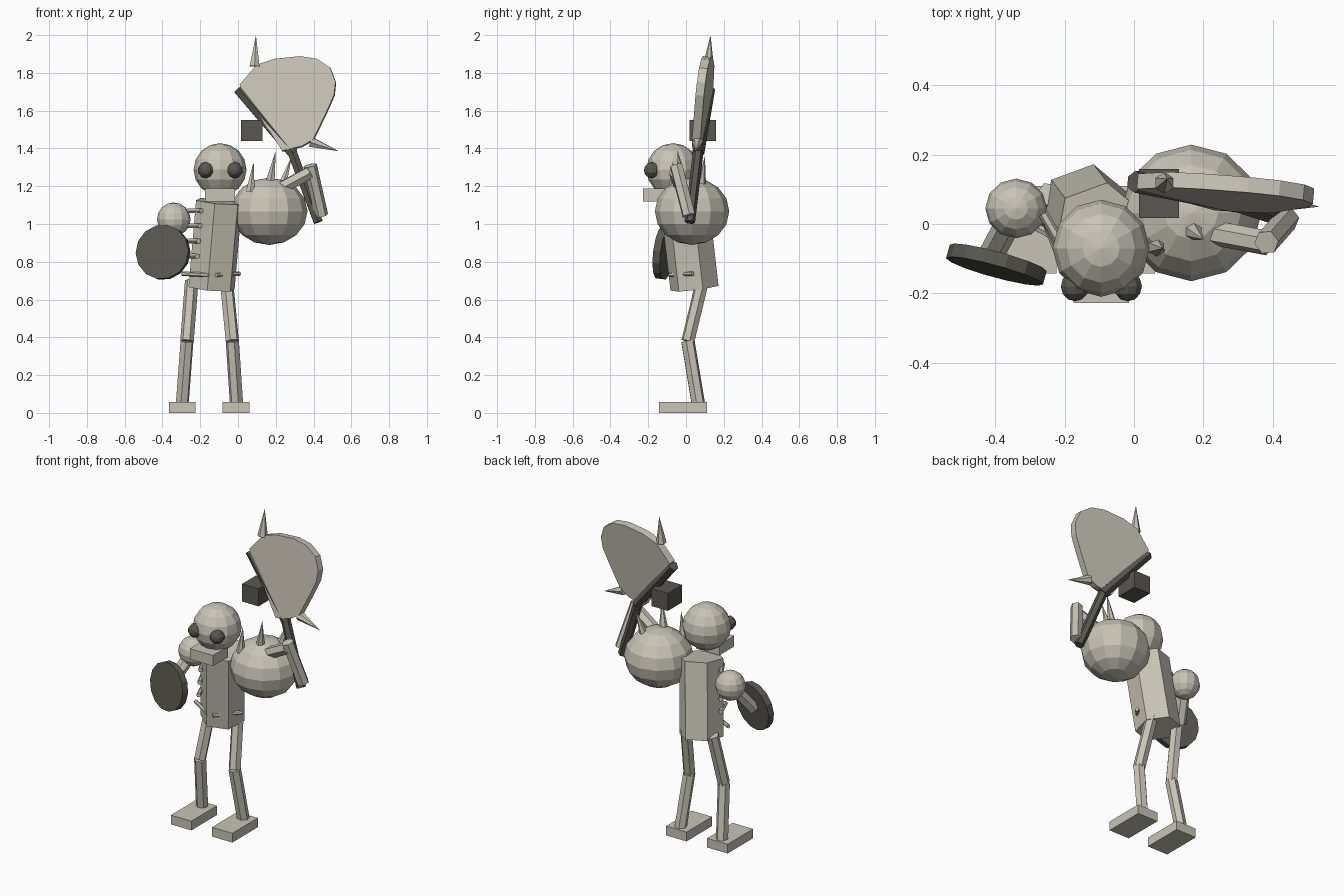
import bpy, math
from mathutils import Vector, Matrix

cube = bpy.data.objects.get("Cube")
if cube:
    bpy.data.objects.remove(cube)


def material(name, rgb):
    m = bpy.data.materials.new(name)
    m.use_nodes = True
    m.diffuse_color = (*rgb, 1)
    m.node_tree.nodes["Principled BSDF"].inputs["Base Color"].default_value = (*rgb, 1)
    return m


BONE = material("bone", (0.58, 0.55, 0.47))
DARK = material("dark_iron", (0.10, 0.096, 0.08))


def finish(name, mat):
    ob = bpy.context.object
    ob.name = name
    ob.data.materials.append(mat)
    return ob


def box(name, lo, hi, mat=BONE):
    lo, hi = Vector(lo), Vector(hi)
    bpy.ops.mesh.primitive_cube_add(size=1, location=(lo + hi) / 2)
    ob = finish(name, mat)
    ob.scale = hi - lo
    return ob


def ball(name, centre, radii, mat=BONE, seg=12, rings=8, tilt=0):
    bpy.ops.mesh.primitive_uv_sphere_add(segments=seg, ring_count=rings, radius=1,
                                         location=centre, rotation=(tilt, 0, 0))
    ob = finish(name, mat)
    ob.scale = radii
    return ob


def rod(name, a, b, r, mat=BONE, r2=None, sides=6, spin=0):
    """Prism or cone between two points."""
    a, b = Vector(a), Vector(b)
    d = b - a
    bpy.ops.mesh.primitive_cone_add(vertices=sides, radius1=r, radius2=r if r2 is None else r2,
                                    depth=d.length)
    ob = finish(name, mat)
    turn = Vector((0, 0, 1)).rotation_difference(d).to_matrix().to_4x4()
    ob.matrix_world = Matrix.Translation((a + b) / 2) @ turn @ Matrix.Rotation(spin, 4, 'Z')
    return ob


# Torso and head; cone vertices start on +y, so spin sets the facing
rod("torso", (-0.14, 0.045, 0.66), (-0.1, -0.008, 1.12), 0.13, spin=math.radians(-10))
ball("head", (-0.095, -0.07, 1.288), (0.14, 0.14, 0.14))
box("jaw", (-0.175, -0.228, 1.12), (-0.015, -0.08, 1.187))
for side, x in (("right", -0.17), ("left", -0.018)):
    ball(side + "_eye", (x, -0.18, 1.285), (0.043, 0.043, 0.043), DARK, 10, 6, math.pi / 2)

# Legs and feet
legs = {"right": ((-0.245, 0.085, 0.70), (-0.27, 0.01, 0.38), (-0.295, 0.065, 0.05)),
        "left": ((-0.06, 0.085, 0.69), (-0.03, 0.01, 0.38), (-0.008, 0.065, 0.05))}
for side, (hip, knee, ankle) in legs.items():
    rod(side + "_thigh", hip, knee, 0.036)
    rod(side + "_shin", knee, ankle, 0.036)
    x = -0.295 if side == "right" else -0.01
    box(side + "_foot", (x - 0.071, -0.143, 0), (x + 0.071, 0.11, 0.058))

# Ribs and waist bones
for i in range(4):
    z = 0.83 + 0.08 * i
    rod("rib", (-0.215 + 0.007 * i, -0.085, z), (-0.262, 0.03, z), 0.014)
rod("right_waist_bone", (-0.15, -0.085, 0.73), (-0.295, 0.0, 0.737), 0.012)
rod("left_waist_bone", (-0.115, -0.085, 0.73), (0.008, 0.035, 0.737), 0.012)

# Huge spiked left shoulder
ball("left_shoulder", (0.165, 0.032, 1.067), (0.203, 0.197, 0.178))
for base, tip in (((0.065, -0.067, 1.17), (0.083, -0.07, 1.33)),
                  ((0.17, -0.02, 1.22), (0.2, -0.045, 1.39)),
                  ((0.23, 0.08, 1.19), (0.285, 0.1, 1.36))):
    rod("shoulder_spike", base, tip, 0.027, r2=0)

# Raised left arm
rod("left_upper_arm", (0.2, -0.02, 1.175), (0.385, -0.055, 1.275), 0.036)
rod("left_forearm", (0.382, -0.053, 1.31), (0.442, 0.015, 1.045), 0.036)

# Right arm with round shield
ball("right_shoulder", (-0.34, 0.045, 1.025), (0.089, 0.086, 0.089))
rod("right_arm", (-0.34, 0.045, 1.025), (-0.41, -0.085, 0.85), 0.037)
centre, facing = Vector((-0.397, -0.117, 0.85)), Vector((-0.26, -0.95, 0.12)).normalized()
rod("shield", centre - facing * 0.02, centre + facing * 0.02, 0.145, DARK, sides=14)

# Axe handle, blade mount and counterweight
rod("axe_grip", (0.425, 0.02, 1.01), (0.285, 0.065, 1.385), 0.028, DARK)
rod("axe_mount", (0.292, 0.065, 1.375), (0.003, 0.122, 1.715), 0.032, DARK)
box("axe_counterweight", (0.015, 0.018, 1.44), (0.13, 0.158, 1.55), DARK)

# Axe blade: an outline laid on a slanted plane and thickened
outline = [(0.01, 1.735), (0.1, 1.84), (0.195, 1.872), (0.33, 1.886), (0.42, 1.872),
           (0.49, 1.825), (0.518, 1.75), (0.51, 1.68), (0.47, 1.59), (0.4, 1.445),
           (0.34, 1.41), (0.235, 1.385)]
mesh = bpy.data.meshes.new("axe_blade")
verts = [(x, 0.124 - 0.088 * x + 0.12 * (z - 1.735), z) for x, z in outline]
mesh.from_pydata(verts, [], [list(range(len(verts)))])
mesh.materials.append(BONE)
blade = bpy.data.objects.new("axe_blade", mesh)
bpy.context.collection.objects.link(blade)
thick = blade.modifiers.new("thickness", 'SOLIDIFY')
thick.thickness = 0.045
thick.offset = 0

# Spikes at the blade corners
rod("blade_top_spike", (0.088, 0.118, 1.835), (0.095, 0.13, 2.0), 0.03, r2=0)
rod("blade_low_spike", (0.385, 0.062, 1.435), (0.535, 0.05, 1.385), 0.03, r2=0)
